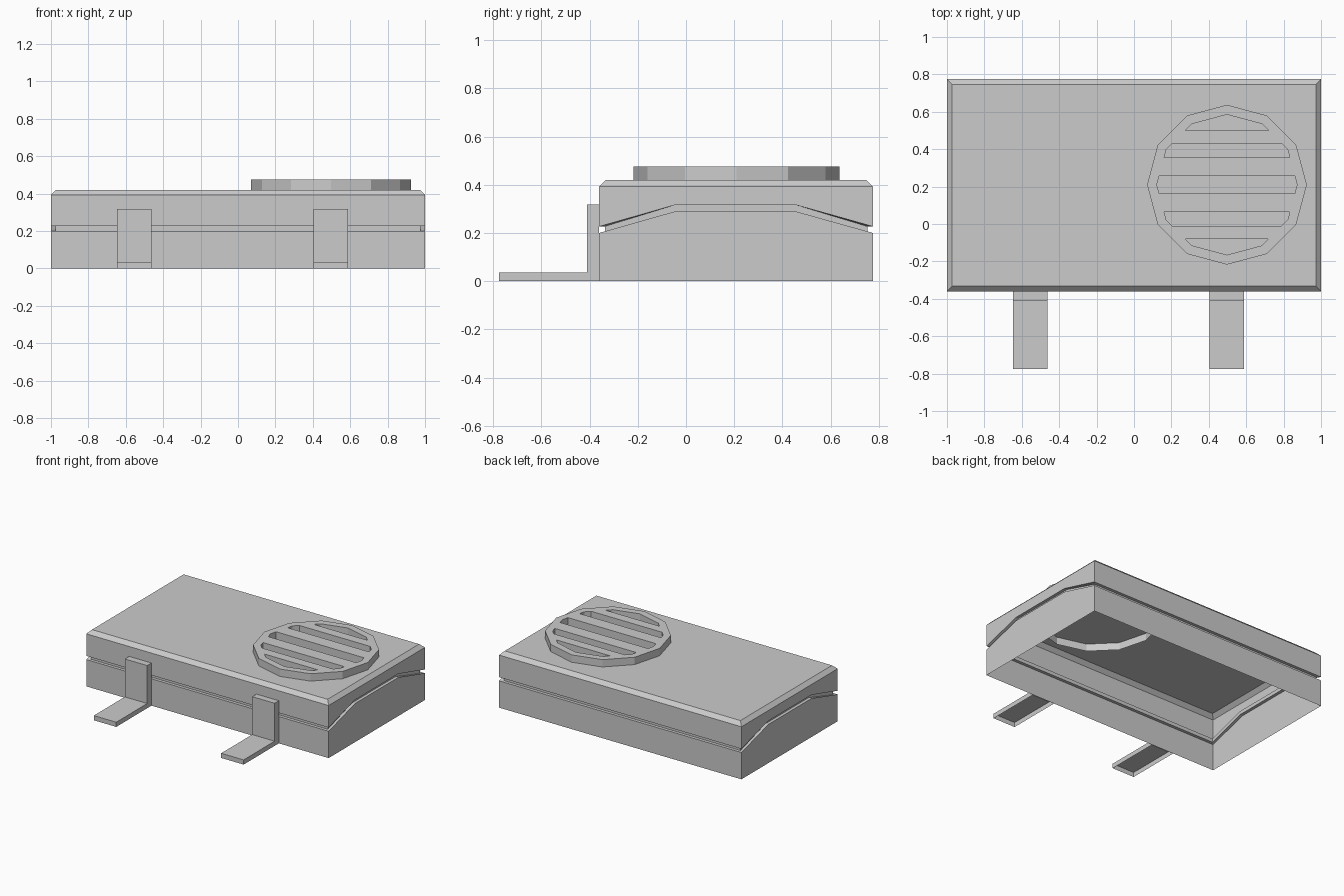
import bpy, bmesh
from math import sin, cos, pi

if "Cube" in bpy.data.objects:
    bpy.data.objects.remove(bpy.data.objects["Cube"])


def finish(bm, name):
    mesh = bpy.data.meshes.new(name)
    bmesh.ops.recalc_face_normals(bm, faces=bm.faces)
    bm.to_mesh(mesh)
    bm.free()
    obj = bpy.data.objects.new(name, mesh)
    bpy.context.collection.objects.link(obj)
    return obj


def loop(bm, pts):
    return [bm.verts.new(p) for p in pts]


def bridge(bm, a, b):
    n = len(a)
    for i in range(n):
        bm.faces.new((a[i], a[(i + 1) % n], b[(i + 1) % n], b[i]))


# Casing: open-bottomed shell with a groove that rises along both sides
def casing_ring(inset, z_end, z_mid):
    x = 1 - inset
    side = [(-0.36 + inset, z_end), (-0.05, z_mid), (0.46, z_mid), (0.775 - inset, z_end)]
    return [(x, y, z) for y, z in side] + [(-x, y, z) for y, z in reversed(side)]


bm = bmesh.new()
levels = [(0, 0, 0), (0, 0.20, 0.288), (0.023, 0.20, 0.288), (0.023, 0.227, 0.315),
          (0, 0.227, 0.315), (0, 0.392, 0.392), (0.028, 0.42, 0.42)]
rings = [loop(bm, casing_ring(*lv)) for lv in levels]
for a, b in zip(rings, rings[1:]):
    bridge(bm, a, b)
bm.faces.new(rings[-1])
finish(bm, "casing")

# Speaker grille: twelve-sided drum with five slots cut down to the casing top
CX, CY, TOP, FLOOR, LOW = 0.497, 0.21, 0.475, 0.42, 0.365


def dodecagon(r):
    return [(r * cos(i * pi / 6), r * sin(i * pi / 6)) for i in range(12)]


def slot_outline(y0, y1, r=0.375):
    # right-hand edge of the inner dodecagon between y0 and y1, then mirrored
    pts = [(r * cos(i * pi / 6), r * sin(i * pi / 6)) for i in range(-3, 4)]
    right = []
    for (xa, ya), (xb, yb) in zip(pts, pts[1:]):
        for y in (y0, y1):
            if ya < y < yb:
                right.append((xa + (xb - xa) * (y - ya) / (yb - ya), y))
    right += [p for p in pts if y0 < p[1] < y1 and p[0] > 0.001]
    right.sort(key=lambda p: p[1])
    out = right[:]
    if y1 >= r:
        out.append((0, r))
    out += [(-x, y) for x, y in reversed(right)]
    if y0 <= -r:
        out.append((0, -r))
    return out


def at(pts, z):
    return [(CX + x, CY + y, z) for x, y in pts]


bm = bmesh.new()
rim = loop(bm, at(dodecagon(0.427), TOP))
slots = [slot_outline(*s) for s in
         [(-1, -0.29), (-0.22, -0.145), (-0.047, 0.047), (0.145, 0.22), (0.29, 1)]]
holes = [loop(bm, at(s, TOP)) for s in slots]
edges = [bm.edges.new((l[i - 1], l[i])) for l in [rim] + holes for i in range(len(l))]
bmesh.ops.triangle_fill(bm, use_beauty=True, use_dissolve=False, edges=edges)
bridge(bm, rim, loop(bm, at(dodecagon(0.427), LOW)))
for hole, s in zip(holes, slots):
    bridge(bm, hole, loop(bm, at(s, FLOOR)))
finish(bm, "speaker_grille")


# Clips: L-shaped brackets on the front, open underneath
def clip(name, x0, x1):
    bm = bmesh.new()
    profile = [(-0.775, 0), (-0.775, 0.035), (-0.41, 0.035), (-0.41, 0.318),
               (-0.36, 0.318), (-0.36, 0)]
    a, b = [loop(bm, [(x, y, z) for y, z in profile]) for x in (x0, x1)]
    for i in range(len(profile) - 1):
        bm.faces.new((a[i], a[i + 1], b[i + 1], b[i]))
    bm.faces.new(a)
    bm.faces.new(b)
    finish(bm, name)


clip("left_clip", -0.647, -0.462)
clip("right_clip", 0.404, 0.589)
